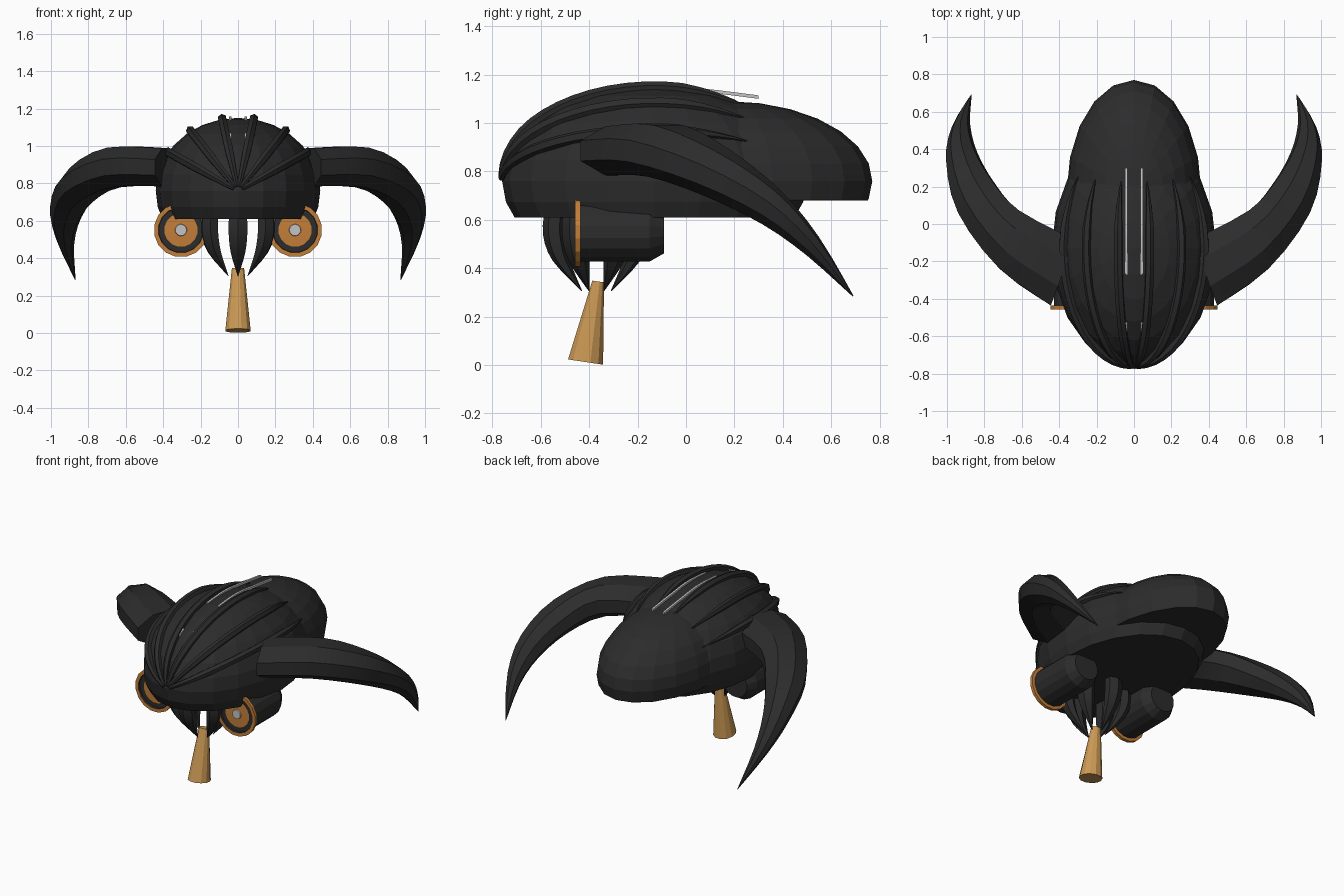
import bpy, bmesh, math
from mathutils import Vector

cube = bpy.data.objects.get("Cube")
if cube:
    bpy.data.objects.remove(cube)


def material(name, rgb):
    m = bpy.data.materials.new(name)
    m.use_nodes = True
    m.diffuse_color = (*rgb, 1)
    m.node_tree.nodes["Principled BSDF"].inputs["Base Color"].default_value = (*rgb, 1)
    return m


BLACK = material("charcoal black", (0.025, 0.025, 0.025))
COPPER = material("copper orange", (0.55, 0.21, 0.04))
TAN = material("straw tan", (0.6, 0.32, 0.09))
SILVER = material("silver grey", (0.55, 0.55, 0.55))


def finish(name, bm, mats, smooth=None):
    bmesh.ops.recalc_face_normals(bm, faces=bm.faces)
    mesh = bpy.data.meshes.new(name)
    bm.to_mesh(mesh)
    bm.free()
    for m in mats:
        mesh.materials.append(m)
    ob = bpy.data.objects.new(name, mesh)
    bpy.context.collection.objects.link(ob)
    if smooth:
        bpy.ops.object.select_all(action='DESELECT')
        ob.select_set(True)
        bpy.context.view_layer.objects.active = ob
        bpy.ops.object.shade_smooth_by_angle(angle=math.radians(smooth))
    return ob


def skin(name, rings, mats, bands=None, smooth=None):
    """Join rings of points into a capped tube; bands gives a material per strip."""
    bm = bmesh.new()
    loops = [[bm.verts.new(p) for p in ring] for ring in rings]
    n = len(loops[0])
    for k, (a, b) in enumerate(zip(loops, loops[1:])):
        for i in range(n):
            j = (i + 1) % n
            f = bm.faces.new((a[i], a[j], b[j], b[i]))
            f.material_index = bands[k] if bands else 0
    bm.faces.new(loops[0])
    bm.faces.new(loops[-1]).material_index = bands[-1] if bands else 0
    return finish(name, bm, mats, smooth)


def ring(center, u, v, n):
    steps = [math.tau * (i + 0.5) / n for i in range(n)]
    return [center + u * math.cos(a) + v * math.sin(a) for a in steps]


def spline(keys, t):
    """Smooth interpolation through equally spaced tuples, t from 0 to 1."""
    s = t * (len(keys) - 1)
    i = min(int(s), len(keys) - 2)
    f = s - i
    p = [keys[max(0, min(len(keys) - 1, i + d))] for d in (-1, 0, 1, 2)]
    return [b + 0.5 * f * (c - a + f * (2*a - 5*b + 4*c - d + f * (3*(b - c) + d - a)))
            for a, b, c, d in zip(*p)]


def dome(name, center, radii, floor):
    bm = bmesh.new()
    bmesh.ops.create_uvsphere(bm, u_segments=20, v_segments=14, radius=1)
    for v in bm.verts:
        v.co = Vector(c + r * q for c, r, q in zip(center, radii, v.co))
    cut = bmesh.ops.bisect_plane(bm, geom=bm.verts[:] + bm.edges[:] + bm.faces[:],
                                 plane_co=(0, 0, floor), plane_no=(0, 0, -1), clear_outer=True)
    rim = [e for e in cut["geom_cut"] if isinstance(e, bmesh.types.BMEdge)]
    bmesh.ops.edgeloop_fill(bm, edges=rim)
    return finish(name, bm, [BLACK])


# Main shell and the lower one behind it
C, R = Vector((0, -0.13, 0.76)), Vector((0.44, 0.63, 0.39))
dome("front_shell", C, R, 0.61)
dome("rear_shell", (0, 0.17, 0.76), (0.36, 0.6, 0.33), 0.68)


def shell_point(roll, along, lift=1.0):
    """Point on the front shell: along runs from the nose over the crown."""
    s = math.sin(along)
    q = Vector((R.x * s * math.sin(roll), -R.y * math.cos(along), R.z * s * math.cos(roll)))
    return C + q * lift


def rib(name, roll):
    rings, n = [], 18
    for k in range(n + 1):
        t = k / n
        along = 0.06 + t * 2.17
        p = shell_point(roll, along, 1.005)
        tangent = (shell_point(roll, along + 0.01) - shell_point(roll, along - 0.01)).normalized()
        q = p - C
        out = Vector((q.x / R.x**2, q.y / R.y**2, q.z / R.z**2)).normalized()
        taper = min(1, 0.5 + 2 * t, 0.08 + (1 - t) * 4)
        rings.append(ring(p, tangent.cross(out) * 0.025 * taper, out * 0.028 * taper, 6))
    skin(name, rings, [BLACK], smooth=25)


# Horn keys: centre x, y, z, half width vector x, y, half height
HORN = [(0.38, -0.26, 0.885, 0.07, -0.19, 0.11),
        (0.665, -0.085, 0.885, 0.06, -0.165, 0.115),
        (0.84, 0.135, 0.79, 0.1, -0.09, 0.1),
        (0.92, 0.355, 0.65, 0.08, -0.035, 0.075),
        (0.925, 0.525, 0.49, 0.045, -0.015, 0.042),
        (0.87, 0.69, 0.285, 0.002, -0.001, 0.002)]


def horn(name, s):
    rings = []
    for k in range(16):
        x, y, z, ux, uy, h = spline(HORN, k / 15)
        # Stand the cross-section upright early on, leaning with the path later
        lean = 0.6 * h * k / 15
        rings.append(ring(Vector((s * x, y, z)), Vector((s * ux, uy, 0)),
                          Vector((s * lean, lean, h)), 8))
    skin(name, rings, [BLACK], smooth=25)


# Eye pod profile: radius, y, material of the strip that follows
POD = [(0.09, -0.09, 0), (0.125, -0.15, 0), (0.125, -0.435, 1), (0.145, -0.437, 1),
       (0.145, -0.458, 1), (0.122, -0.458, 0), (0.12, -0.445, 0), (0.09, -0.445, 1),
       (0.032, -0.447, 2), (0.03, -0.455, 2)]


def eye_pod(name, s):
    rings = [ring(Vector((s * 0.305, y, 0.55)), Vector((r, 0, 0)), Vector((0, 0, r)), 16)
             for r, y, _ in POD]
    skin(name, rings, [BLACK, COPPER, SILVER], [m for _, _, m in POD])


def rod(name, s, path):
    rings = []
    for k in range(9):
        y, z = spline(path, k / 8)
        rings.append(ring(Vector((s * 0.042, y, z)), Vector((0.01, 0, 0)), Vector((0, 0, 0.01)), 4))
    skin(name, rings, [SILVER])


for side, s in (("left", 1), ("right", -1)):
    for label, degrees in (("inner", 11), ("middle", 35), ("outer", 58)):
        rib(f"{side}_{label}_rib", s * math.radians(degrees))
    horn(f"{side}_horn", s)
    eye_pod(f"{side}_eye_pod", s)
    rod(f"{side}_crown_rod", s, [(-0.27, 1.138), (-0.08, 1.15), (0.11, 1.131), (0.3, 1.107)])
    rod(f"{side}_brow_rod", s, [(-0.575, 1.035), (-0.525, 1.062)])

# Curved claws in a circle under the front: radius, z, half width
CLAW = [(0.17, 0.64, 0.055), (0.175, 0.54, 0.058), (0.145, 0.43, 0.045), (0.06, 0.305, 0.002)]
for k in range(6):
    a = math.radians(60 * k - 90)
    out, across = Vector((math.cos(a), math.sin(a), 0)), Vector((-math.sin(a), math.cos(a), 0))
    rings = []
    for i in range(10):
        r, z, w = spline(CLAW, i / 9)
        rings.append(ring(Vector((0, -0.37, z)) + out * r, across * w, out * w * 0.8, 6))
    skin(f"claw_{k + 1}", rings, [BLACK], smooth=25)

# Tapered straw tuft, leaning forward
axis_tilt = Vector((0, 1, -0.15))
skin("straw_tuft", [ring(Vector((0, -0.363, 0.345)), Vector((0.034, 0, 0)), axis_tilt * 0.025, 12),
                    ring(Vector((0, -0.415, 0.012)), Vector((0.07, 0, 0)), axis_tilt * 0.075, 12)],
     [TAN])
